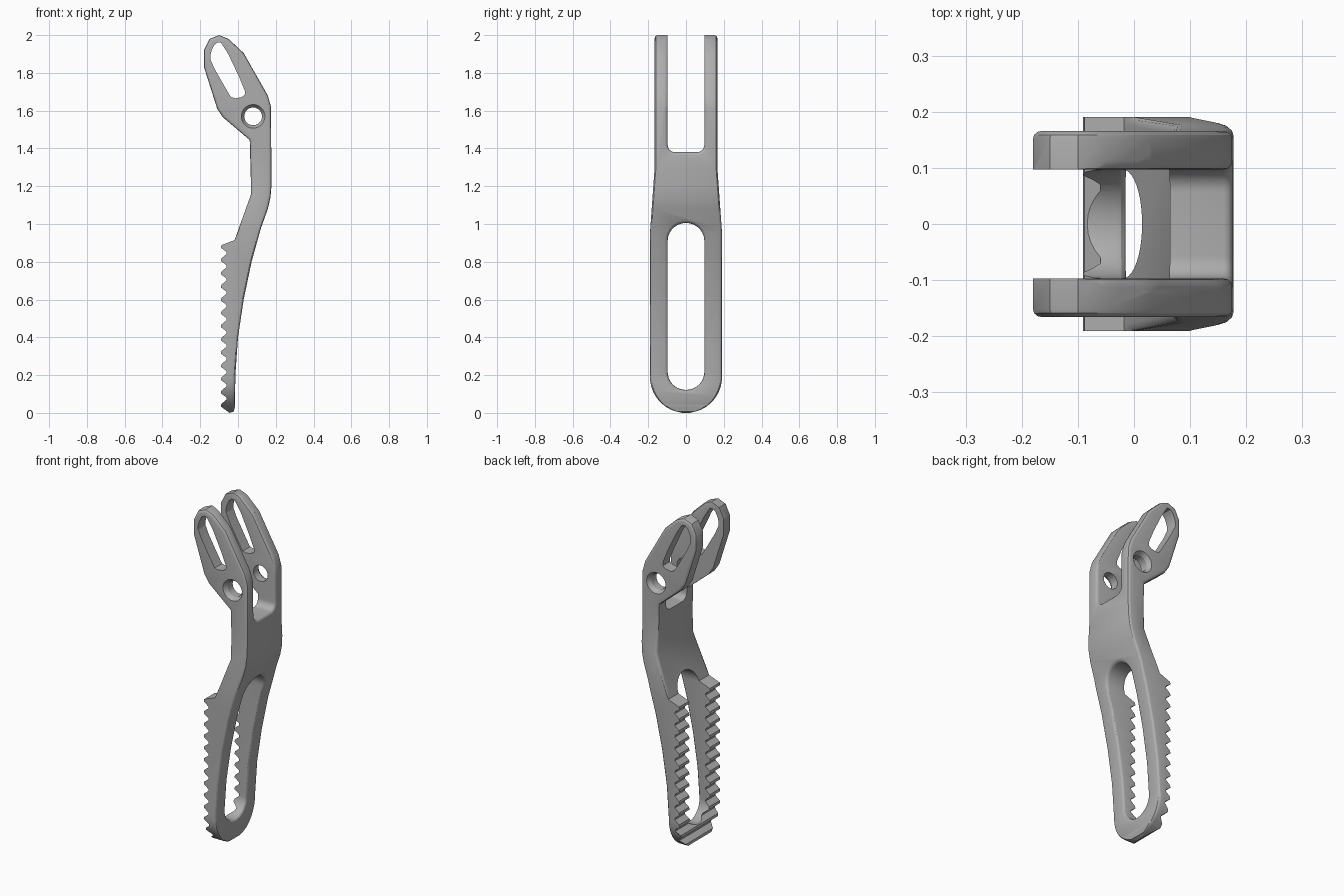
import bpy
import bmesh
from math import sin, cos, pi, radians

cube = bpy.data.objects.get("Cube")
if cube:
    bpy.data.objects.remove(cube, do_unlink=True)

HALF = 0.191      # half width of the lower body
GAP = 0.097       # half width of the slot and the fork gap
ROUND = 0.016     # edge rounding

# Smooth side and toothed side of the lever, as (x, z)
front = [(-0.022, 0.008), (-0.016, 0.035), (-0.014, 0.2), (0.0, 0.4), (0.03, 0.6),
         (0.072, 0.8), (0.122, 0.98), (0.158, 1.08), (0.172, 1.14), (0.177, 1.2),
         (0.175, 1.62), (0.158, 1.68), (0.03, 1.905), (-0.05, 1.98), (-0.1, 2.0)]
back = [(-0.15, 1.98), (-0.18, 1.92), (-0.18, 1.83), (-0.11, 1.61), (-0.08, 1.565),
        (0.062, 1.445), (0.07, 1.16), (-0.018, 0.915)]
teeth = []
for i in range(13):
    z = 0.88 - 0.07 * i
    teeth += [(-0.088, z + 0.008), (-0.091, z - 0.006)]
    if i < 12:
        teeth += [(-0.06, z - 0.029), (-0.06, z - 0.039)]
teeth.append((-0.045, 0.0))


def interp(z, table):
    """Linear lookup in a list of (value, z)."""
    if z <= table[0][1]:
        return table[0][0]
    for (a, za), (b, zb) in zip(table, table[1:]):
        if z <= zb:
            return a + (b - a) * (z - za) / (zb - za)
    return table[-1][0]


def finish(bm, name):
    bmesh.ops.recalc_face_normals(bm, faces=bm.faces)
    mesh = bpy.data.meshes.new(name)
    bm.to_mesh(mesh)
    bm.free()
    obj = bpy.data.objects.new(name, mesh)
    bpy.context.collection.objects.link(obj)
    return obj


def loft(name, rings):
    """Closed solid through rings of equal point counts."""
    bm = bmesh.new()
    rows = [[bm.verts.new(p) for p in ring] for ring in rings]
    n = len(rows[0])
    for a, b in zip(rows, rows[1:]):
        for i in range(n):
            j = (i + 1) % n
            bm.faces.new((a[i], a[j], b[j], b[i]))
    bm.faces.new(rows[0])
    bm.faces.new(rows[-1])
    return finish(bm, name)


def rounded_outline(half, z0, z1, r, d):
    """Rounded rectangle in y and z, grown by d, with sampled sides."""
    half, z0, z1, r = half + d, z0 - d, z1 + d, r + d
    pts = []
    corners = [(half - r, z1 - r), (r - half, z1 - r), (r - half, z0 + r), (half - r, z0 + r)]
    for k, (cy, cz) in enumerate(corners):
        for i in range(11):
            t = pi / 2 * (k + i / 10.02)
            pts.append((cy + r * cos(t), cz + r * sin(t)))
        if k % 2:
            ca, cb = (z1 - r, z0 + r) if k == 1 else (z0 + r, z1 - r)
            y = -half if k == 1 else half
            pts += [(y, ca + (cb - ca) * i / 30) for i in range(1, 30)]
    return pts


def flared_cutter(name, half, z0, z1, r):
    """Cutter along x that rounds the lip on the smooth side."""
    def ring(d, depth=None, x=0.0):
        return [(x if depth is None else interp(z, front) - depth, y, z)
                for y, z in rounded_outline(half, z0, z1, r, d)]
    rings = [ring(0, x=-0.5)]
    for depth, d in ((1, 0), (0.5, 0.134), (0.134, 0.5), (-0.134, 1.5)):
        rings.append(ring(d * ROUND, depth * ROUND))
    rings.append(ring(1.5 * ROUND, x=0.5))
    return loft(name, rings)


# Body: extruded profile with rounded side edges
bm = bmesh.new()
profile = front + back + teeth
face = bm.faces.new([bm.verts.new((x, -HALF, z)) for x, z in profile])
out = bmesh.ops.extrude_face_region(bm, geom=[face])
moved = [v for v in out["geom"] if isinstance(v, bmesh.types.BMVert)]
bmesh.ops.translate(bm, verts=moved, vec=(0, 2 * HALF, 0))
bmesh.ops.recalc_face_normals(bm, faces=bm.faces)
rim = []
for e in bm.edges:
    a, b = (v.co for v in e.verts)
    mid = (a + b) / 2
    toothed = mid.x < -0.025 and mid.z < 0.92
    if abs(a.y - b.y) < 0.001 and not toothed:
        rim.append(e)
bmesh.ops.bevel(bm, geom=rim, offset=ROUND, segments=3, profile=0.5,
                affect='EDGES', clamp_overlap=False)
bmesh.ops.triangulate(bm, faces=[f for f in bm.faces if len(f.verts) > 4])

# Width along the height: round foot, straight grip, narrower fork
widths = [(0.02, 0.0)]
for deg in range(10, 91, 8):
    t = radians(deg)
    widths.append((HALF * sin(t), HALF * (1 - cos(t))))
widths += [(HALF, 0.95), (0.166, 1.3)]
for w, z in widths[1:]:
    bmesh.ops.bisect_plane(bm, geom=bm.verts[:] + bm.edges[:] + bm.faces[:],
                           dist=1e-5, plane_co=(0, 0, z), plane_no=(0, 0, 1))
for v in bm.verts:
    v.co.y *= interp(v.co.z, widths) / HALF
body = finish(bm, "lever_body")

# Grip slot and fork gap
cutters = [flared_cutter("grip_slot_cutter", GAP, 0.122, 1.005, GAP - 0.002),
           flared_cutter("fork_gap_cutter", GAP, 1.38, 2.3, 0.04)]

# Pivot hole, countersunk on both outer faces
hole = []
for y, r in ((-0.18, 0.072), (-0.143, 0.047), (0.143, 0.047), (0.18, 0.072)):
    hole.append([(0.08 + r * cos(2 * pi * i / 32), y, 1.57 + r * sin(2 * pi * i / 32))
                 for i in range(32)])
cutters.append(loft("pivot_hole_cutter", hole))

# Tapered window through both fork arms
window = [(-0.146, 1.905), (-0.12, 1.96), (-0.08, 1.96), (0.036, 1.715),
          (0.036, 1.675), (-0.03, 1.662), (-0.055, 1.7), (-0.146, 1.86)]
soft = []
for (ax, az), (bx, bz) in zip(window, window[1:] + window[:1]):
    for f in (0.25, 0.75):
        soft.append((ax + (bx - ax) * f, az + (bz - az) * f))
cutters.append(loft("arm_window_cutter", [[(x, y, z) for x, z in soft] for y in (-0.3, 0.3)]))

# Apply the cuts
bpy.ops.object.select_all(action='DESELECT')
body.select_set(True)
bpy.context.view_layer.objects.active = body
for cutter in cutters:
    cutter.hide_render = True
    mod = body.modifiers.new(cutter.name, 'BOOLEAN')
    mod.operation = 'DIFFERENCE'
    mod.solver = 'EXACT'
    mod.object = cutter
    bpy.ops.object.modifier_apply(modifier=mod.name)
    bpy.data.objects.remove(cutter, do_unlink=True)

# Grey material
grey = bpy.data.materials.new("plain_grey")
grey.use_nodes = True
colour = (0.42, 0.42, 0.42, 1.0)
grey.diffuse_color = colour
grey.node_tree.nodes["Principled BSDF"].inputs["Base Color"].default_value = colour
body.data.materials.clear()
body.data.materials.append(grey)
for p in body.data.polygons:
    p.material_index = 0
bpy.ops.object.shade_smooth_by_angle(angle=radians(30))
